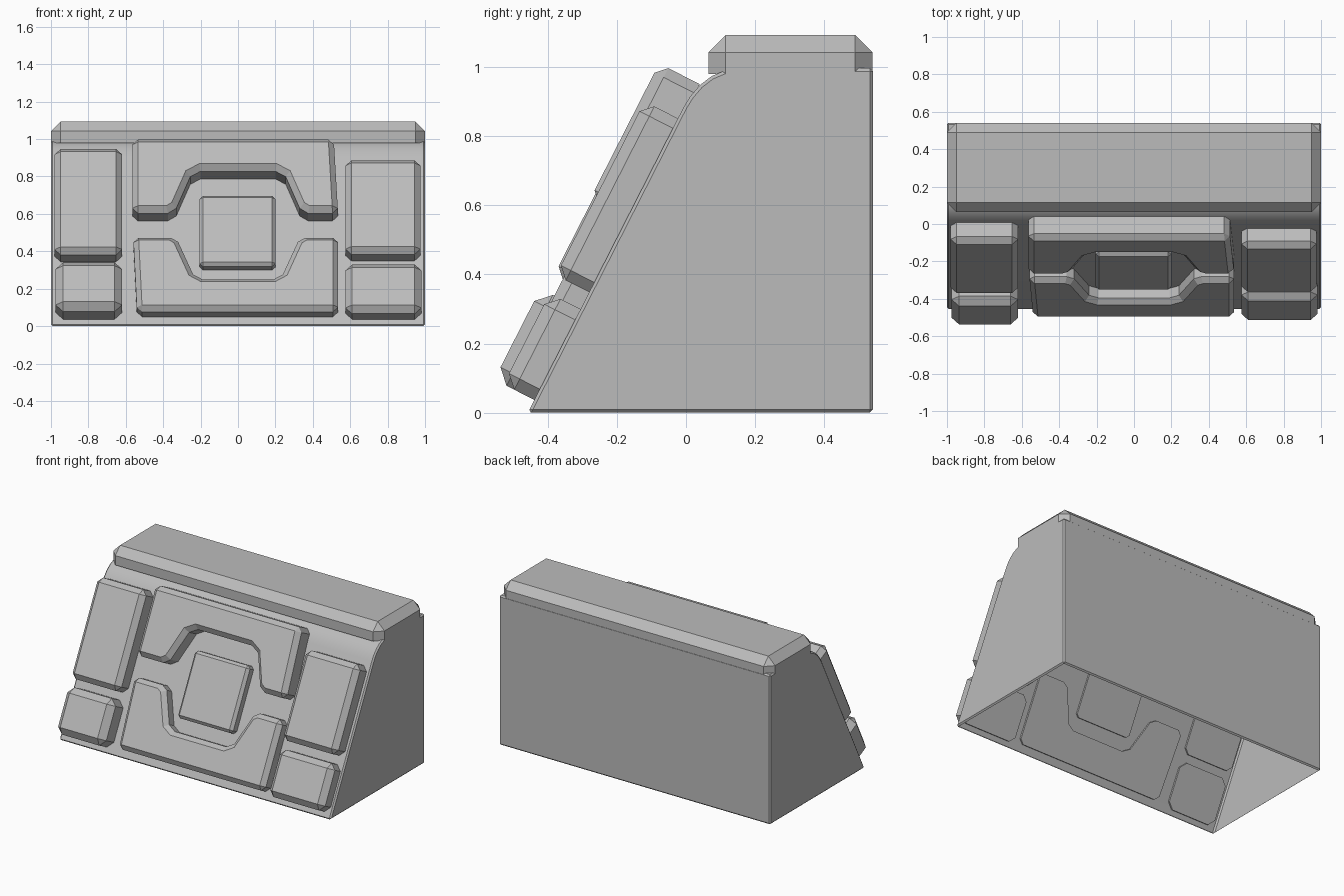
import bpy, bmesh, math
from mathutils import Matrix, Vector

cube = bpy.data.objects.get("Cube")
if cube:
    bpy.data.objects.remove(cube, do_unlink=True)

grey = bpy.data.materials.new("stone_grey")
grey.use_nodes = True
colour = (0.5, 0.5, 0.5, 1)
grey.diffuse_color = colour
grey.node_tree.nodes["Principled BSDF"].inputs["Base Color"].default_value = colour

# Frame of the sloping front: x across, y up the slope, z outward
ANGLE = math.radians(63)
SLOPE = Matrix.Translation((0, -0.453, 0.01)) @ Matrix.Rotation(ANGLE, 4, 'X')
SINK = -0.012


def prism(outline, low, high):
    """Extrude a flat outline along z; returns the bmesh."""
    bm = bmesh.new()
    base = bm.faces.new([bm.verts.new((x, y, low)) for x, y in outline])
    top = bmesh.ops.extrude_face_region(bm, geom=[base], use_keep_orig=True)
    verts = [v for v in top["geom"] if isinstance(v, bmesh.types.BMVert)]
    bmesh.ops.translate(bm, verts=verts, vec=(0, 0, high - low))
    bmesh.ops.recalc_face_normals(bm, faces=bm.faces)
    return bm


def bevel(bm, edges, width):
    bmesh.ops.bevel(bm, geom=edges, offset=width, segments=1,
                    profile=0.5, affect='EDGES', clamp_overlap=True)


def finish(bm, name, matrix):
    bm.transform(matrix)
    mesh = bpy.data.meshes.new(name)
    bm.to_mesh(mesh)
    bm.free()
    mesh.materials.append(grey)
    obj = bpy.data.objects.new(name, mesh)
    bpy.context.collection.objects.link(obj)
    return obj


def stone(name, outline, low, high, width, matrix):
    """Raised block with chamfered face and corners, plain at its base."""
    bm = prism(outline, low, high)
    edges = [e for e in bm.edges
             if max(v.co.z for v in e.verts) > high - 1e-4
             and (min(v.co.z for v in e.verts) > high - 1e-4
                  or e.calc_face_angle(0) > math.radians(60))]
    bevel(bm, edges, width)
    return finish(bm, name, matrix)


def rect(x0, x1, y0, y1):
    return [(x0, y0), (x1, y0), (x1, y1), (x0, y1)]


# Body: side profile with a rounded upper front edge, open underneath
profile = [(-0.458, 0), (-0.007, 0.884), (0.012, 0.915), (0.04, 0.948),
           (0.074, 0.974), (0.112, 0.99), (0.155, 0.997), (0.541, 0.997), (0.541, 0)]
bm = prism(profile, -1, 1)
bevel(bm, [e for e in bm.edges if e.calc_face_angle(0) > math.radians(40)], 0.009)
bm.normal_update()
floor = [f for f in bm.faces if all(v.co.y < 1e-4 for v in f.verts)]
bmesh.ops.delete(bm, geom=floor, context='FACES')
axes = Matrix(((0, 0, 1, 0), (1, 0, 0, 0), (0, 1, 0, 0), (0, 0, 0, 1)))
body = finish(bm, "body", axes)
bpy.context.view_layer.objects.active = body
body.select_set(True)
bpy.ops.object.shade_smooth_by_angle(angle=math.radians(30))
body.select_set(False)

# Top slab
stone("top_slab", rect(-1, 1, 0.065, 0.54), 0.98, 1.093, 0.05, Matrix.Identity(4))

# Side and middle stones on the slope: x range, slope range, height, chamfer
stones = {
    "right_lower_stone": (-0.975, -0.62, 0.03, 0.325, 0.13, 0.04),
    "right_upper_stone": (-0.98, -0.62, 0.375, 1.01, 0.113, 0.032),
    "left_lower_stone": (0.575, 0.98, 0.03, 0.325, 0.1, 0.035),
    "left_upper_stone": (0.575, 0.975, 0.38, 0.945, 0.108, 0.032),
    "middle_stone": (-0.205, 0.2, 0.325, 0.748, 0.06, 0.018),
}
for name, (x0, x1, s0, s1, high, width) in stones.items():
    stone(name, rect(x0, x1, s0, s1), SINK, high, width, SLOPE)

# Notched stones above and below the middle one
notch = [(-0.375, 0.62), (-0.33, 0.65), (-0.255, 0.84), (-0.2, 0.872)]
notch += [(-x, s) for x, s in reversed(notch)]
upper = [(-0.565, 0.62)] + notch + [(0.535, 0.62), (0.512, 1.062), (-0.565, 1.062)]
stone("upper_notched_stone", upper, SINK, 0.12, 0.03, SLOPE)

notch = [(-0.36, 0.49), (-0.32, 0.465), (-0.24, 0.27), (-0.19, 0.24)]
notch += [(-x, s) for x, s in reversed(notch)]
lower = [(-0.56, 0.49)] + notch + [(0.535, 0.49), (0.535, 0.045), (-0.54, 0.045)]
stone("lower_notched_stone", lower, SINK, 0.085, 0.028, SLOPE)
